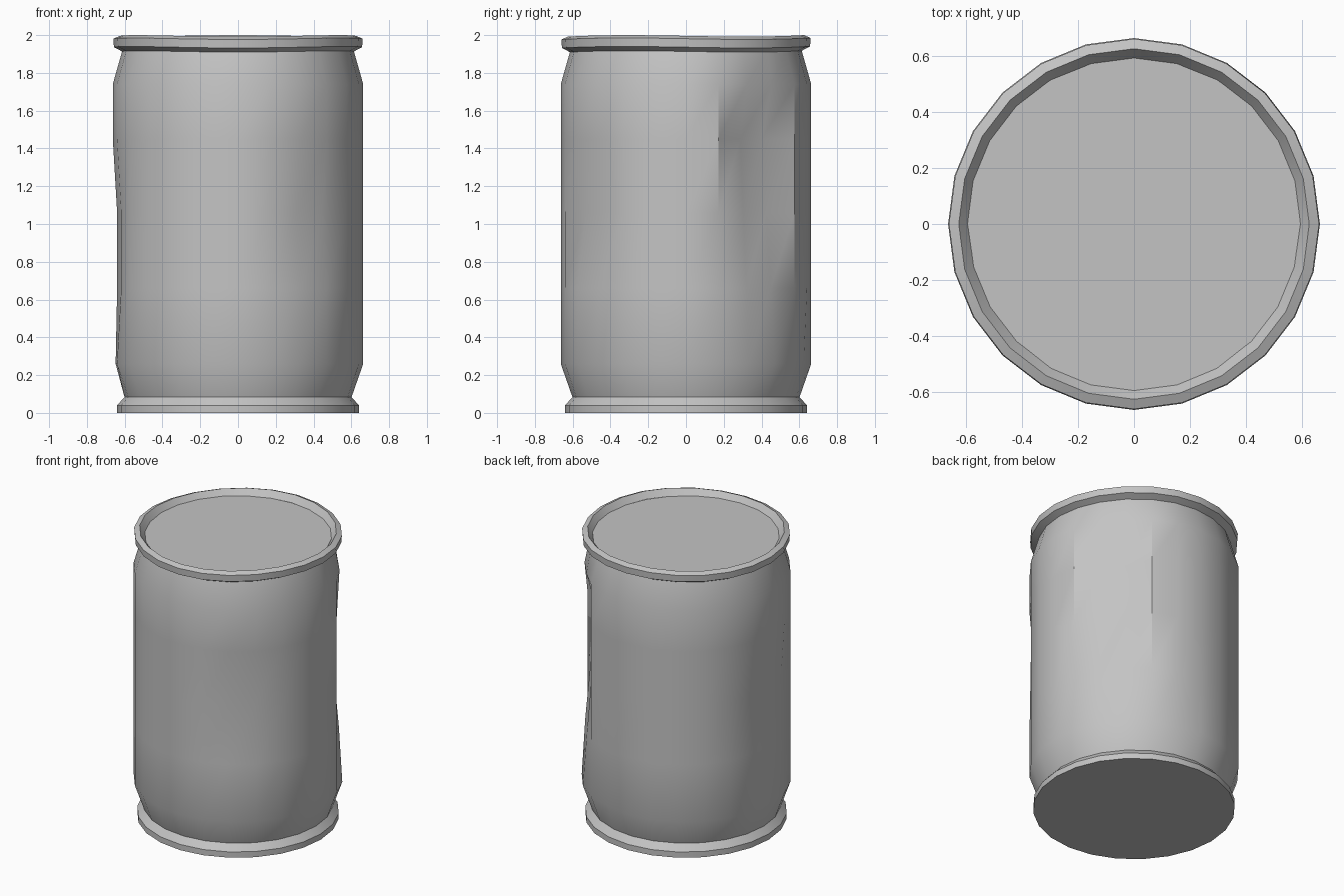
import bpy
import bmesh
from math import sin, cos, tau, radians

SIDES = 24

cube = bpy.data.objects.get("Cube")
if cube:
    bpy.data.objects.remove(cube, do_unlink=True)

# One bare metal colour
metal = bpy.data.materials.new("grey_metal")
metal.use_nodes = True
colour = (0.55, 0.55, 0.55, 1)
metal.diffuse_color = colour
metal.node_tree.nodes["Principled BSDF"].inputs["Base Color"].default_value = colour


def lathe(name, profile, dents=None, wave=0.0, cap_start=False, cap_end=False):
    """Turn a (radius, height) profile; dents maps (ring, column) to a radius."""
    dents = dents or {}
    bm = bmesh.new()
    rings = []
    for i, (radius, z) in enumerate(profile):
        ring = []
        for j in range(SIDES):
            a = tau * j / SIDES
            r = dents.get((i, j), radius)
            dip = wave * (1 + sin(3 * a)) / 2
            ring.append(bm.verts.new((r * cos(a), r * sin(a), z - dip)))
        rings.append(ring)
    for low, high in zip(rings, rings[1:]):
        for j in range(SIDES):
            k = (j + 1) % SIDES
            bm.faces.new((low[j], low[k], high[k], high[j]))
    if cap_start:
        bm.faces.new(rings[0][::-1])
    if cap_end:
        bm.faces.new(rings[-1])
    mesh = bpy.data.meshes.new(name)
    bm.to_mesh(mesh)
    bm.free()
    mesh.materials.append(metal)
    obj = bpy.data.objects.new(name, mesh)
    bpy.context.collection.objects.link(obj)
    bpy.ops.object.select_all(action="DESELECT")
    obj.select_set(True)
    bpy.context.view_layer.objects.active = obj
    bpy.ops.object.shade_smooth_by_angle(angle=radians(30))
    return obj


# Dented wall: ring number, column number -> pushed-in radius
dents = {
    # deep crease at the back left
    (5, 2): 0.645, (5, 3): 0.64,
    (4, 2): 0.575, (4, 3): 0.567,
    (3, 2): 0.605, (3, 3): 0.6,
    (2, 2): 0.64, (2, 3): 0.635,
    # shallow dent at the front left
    (3, 20): 0.612, (3, 21): 0.632,
    # small knocks near the bottom
    (1, 5): 0.645, (1, 12): 0.648,
}
# broad flattened strip on the right side
for ring in (2, 3):
    for column in (11, 12, 13):
        dents[ring, column] = 0.64

lathe("can_body",
      [(0.6, 0.08), (0.663, 0.26), (0.663, 0.66), (0.663, 1.06),
       (0.663, 1.45), (0.663, 1.74), (0.612, 1.92)], dents)

# Bottom foot with its flat underside
lathe("base_rim", [(0.64, 0), (0.64, 0.04), (0.6, 0.085)], cap_start=True)

# Rolled top lip and the sunken lid
lathe("top_rim",
      [(0.605, 1.913), (0.657, 1.94), (0.66, 1.985), (0.625, 2.0), (0.592, 1.957)],
      wave=0.008)
lathe("lid", [(0.594, 1.945), (0.594, 1.955)], cap_end=True)
